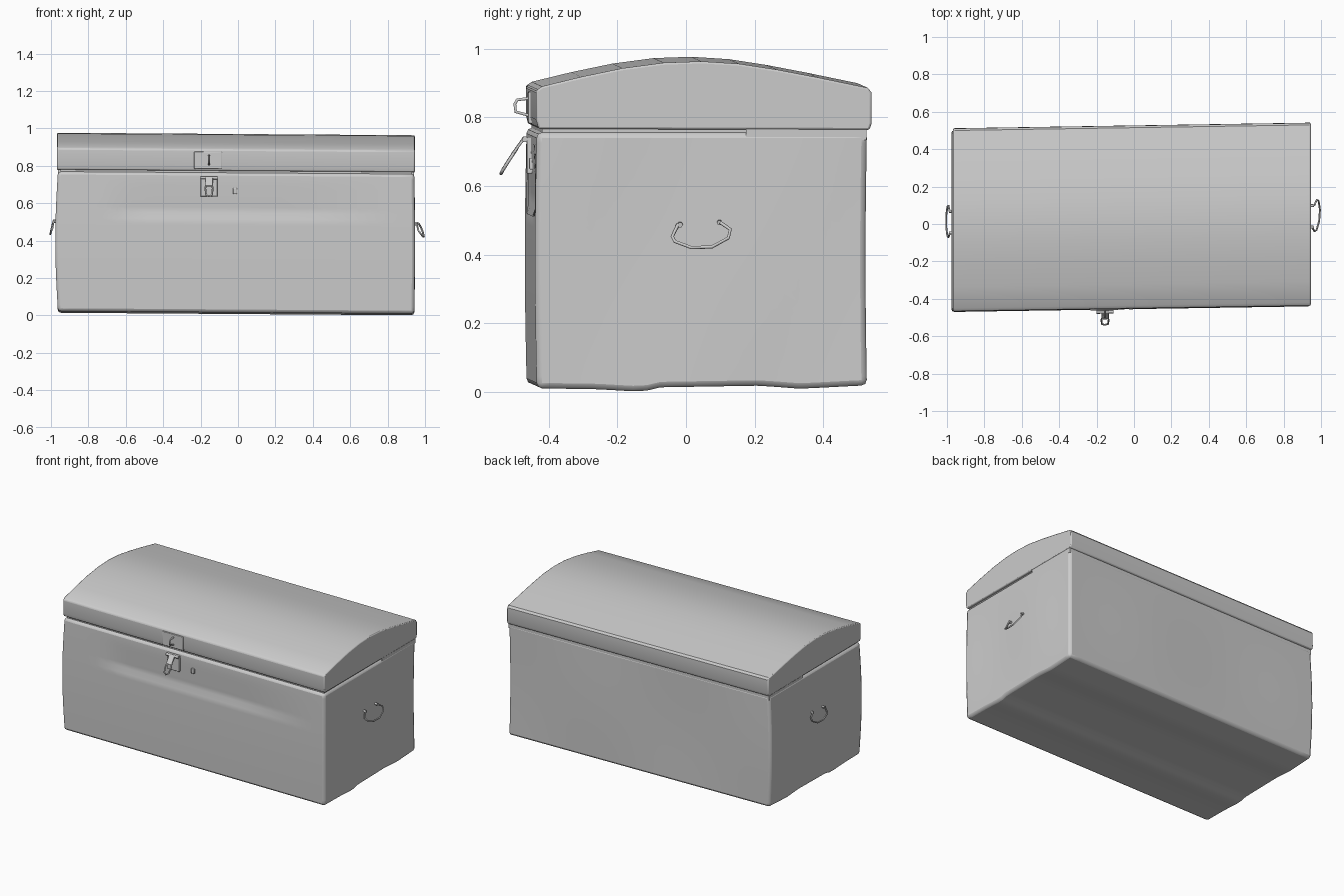
import bpy, bmesh, math
from mathutils import Vector, Euler

if "Cube" in bpy.data.objects:
    bpy.data.objects.remove(bpy.data.objects["Cube"])


def skew(p):
    # the whole chest is slightly out of square
    return Vector((p.x, p.y + 0.0157 * p.x, p.z - 0.007 * p.x))


def lerp_table(t, table):
    for (a, va), (b, vb) in zip(table, table[1:]):
        if t <= b:
            return va + (vb - va) * max(0, (t - a) / (b - a))
    return table[-1][1]


def finish(name, bm, bevel=0.0, angle=35):
    bmesh.ops.recalc_face_normals(bm, faces=bm.faces)
    me = bpy.data.meshes.new(name)
    bm.to_mesh(me)
    bm.free()
    ob = bpy.data.objects.new(name, me)
    bpy.context.collection.objects.link(ob)
    if bevel:
        m = ob.modifiers.new("bevel", 'BEVEL')
        m.width, m.segments, m.limit_method = bevel, 2, 'ANGLE'
        m.angle_limit = math.radians(50)
    bpy.context.view_layer.objects.active = ob
    ob.select_set(True)
    bpy.ops.object.shade_smooth_by_angle(angle=math.radians(angle))
    ob.select_set(False)
    return ob


def box(name, lo, hi, cuts=0, deform=None, bevel=0.0, rot=(0, 0, 0)):
    lo, hi = Vector(lo), Vector(hi)
    bm = bmesh.new()
    bmesh.ops.create_cube(bm, size=1)
    if cuts:
        bmesh.ops.subdivide_edges(bm, edges=bm.edges, cuts=cuts, use_grid_fill=True)
    mid, size, r = (lo + hi) / 2, hi - lo, Euler(rot).to_matrix()
    for v in bm.verts:
        n = v.co.copy()
        p = mid + r @ Vector((n.x * size.x, n.y * size.y, n.z * size.z))
        v.co = skew(deform(n, p) if deform else p)
    return finish(name, bm, bevel)


def wire(name, pts, radius, closed=False):
    cu = bpy.data.curves.new(name, 'CURVE')
    cu.dimensions = '3D'
    cu.bevel_depth, cu.bevel_resolution, cu.use_fill_caps = radius, 1, True
    sp = cu.splines.new('POLY')
    sp.points.add(len(pts) - 1)
    for q, p in zip(sp.points, pts):
        q.co = (*skew(Vector(p)), 1)
    sp.use_cyclic_u = closed
    ob = bpy.data.objects.new(name, cu)
    bpy.context.collection.objects.link(ob)
    return ob


# body: worn box with uneven underside, bulged ends and a shallow front dent
UNDERSIDE = [(-0.45, 0.016), (-0.28, 0.014), (-0.14, 0.006), (-0.1, 0.019),
             (0.2, 0.024), (0.32, 0.015), (0.51, 0.025)]


def wear(n, p):
    q = p.copy()
    if n.z < -0.499:
        q.z = lerp_table(p.y, UNDERSIDE)
    if n.x < -0.499:
        q.x -= 0.014 * math.cos(n.z * math.pi)
    if n.x > 0.499:
        q.x += 0.004 * math.cos(n.z * math.pi) * math.sin(9 * p.y)
    if n.y < -0.499:
        q.y -= 0.005 * math.cos(n.z * math.pi)
        if p.z > 0.52:
            ends = min(1, max(0, (p.x + 0.68) / 0.12), max(0, (0.85 - p.x) / 0.5))
            q.y += 0.014 * ends * max(0, 1 - (p.z - 0.52) / 0.2)
    if n.y > 0.499:
        q.y += 0.004 * math.sin(5 * p.x) * math.cos(n.z * math.pi)
    return q


box("chest_body", (-0.963, -0.45, 0.02), (0.943, 0.513, 0.763), 23, wear, 0.016)

# seam core, open at the front and flush toward the back
box("seam_core", (-0.95, -0.435, 0.73), (0.93, 0.505, 0.80))
box("rear_seam", (-0.962, 0.16, 0.74), (0.942, 0.512, 0.79))

# domed lid
LID = [(-0.445, 0.773), (-0.452, 0.80), (-0.452, 0.885), (-0.435, 0.897),
       (-0.32, 0.925), (-0.2, 0.95), (-0.08, 0.966), (0.03, 0.970),
       (0.14, 0.963), (0.25, 0.946), (0.37, 0.923), (0.515, 0.893),
       (0.526, 0.88), (0.527, 0.79), (0.52, 0.77)]
bm = bmesh.new()
xs = [-0.967 + 1.912 * i / 8 for i in range(9)]
rings = [[bm.verts.new(skew(Vector((x, y, z)))) for y, z in LID] for x in xs]
count = len(LID)
for a, b in zip(rings, rings[1:]):
    for i in range(count):
        j = (i + 1) % count
        bm.faces.new((a[i], a[j], b[j], b[i]))
bm.faces.new(rings[0])
bm.faces.new(rings[-1])
finish("chest_lid", bm, 0.006)

# lid staple with its back plate
HX = -0.155
box("staple_plate", (HX - 0.08, -0.458, 0.782), (HX + 0.07, -0.445, 0.874), bevel=0.003)
wire("lid_staple", [(HX, -0.45, 0.855), (HX, -0.49, 0.85), (HX, -0.497, 0.838),
                    (HX, -0.494, 0.815), (HX, -0.45, 0.803)], 0.005)

# body catch: plate, hinge roll and a ring hanging forward
box("catch_plate", (HX - 0.045, -0.462, 0.635), (HX + 0.045, -0.44, 0.742), bevel=0.003)
wire("catch_hinge", [(HX - 0.045, -0.468, 0.735), (HX + 0.045, -0.468, 0.735)], 0.009)
box("catch_tongue", (HX - 0.02, -0.492, 0.685), (HX + 0.02, -0.484, 0.742),
    rot=(-0.62, 0, 0), bevel=0.002)
wire("catch_ring", [(HX + s * w, y, z) for s, w, y, z in
                    ((-1, 0.012, -0.49, 0.71), (-1, 0.02, -0.51, 0.68),
                     (-1, 0.016, -0.532, 0.645), (0, 0, -0.537, 0.635),
                     (1, 0.016, -0.532, 0.645), (1, 0.02, -0.51, 0.68),
                     (1, 0.012, -0.49, 0.71))], 0.005, True)

# small keyhole boss
box("keyhole_boss", (-0.027, -0.457, 0.648), (-0.005, -0.43, 0.682), bevel=0.003)

# bail handles: y, z and how far each point swings outward (0 to 1)
BAIL = [(-0.068, 0.070, 0.1), (-0.085, 0.035, 0.4), (-0.078, 0.020, 0.7),
        (-0.03, 0.002, 1), (0.03, 0.004, 1), (0.078, 0.030, 0.7),
        (0.084, 0.055, 0.4), (0.055, 0.075, 0.1)]
for side, sx, wall, reach, yc, yaw in (("right", 1, 0.945, 0.035, 0.03, 0.12),
                                       ("left", -1, 0.972, 0.020, 0.03, 0.0)):
    path = [(sx * (wall + 0.012 + reach * o + yaw * (y if sx > 0 else 0) * 0.6),
             yc + y, 0.425 + z) for y, z, o in BAIL]
    wire(side + "_handle", path, 0.005)
    for k, (y, z) in enumerate(((-0.062, 0.072), (0.053, 0.078))):
        wire(f"{side}_handle_mount_{k}",
             [(sx * (wall - 0.02), yc + y, 0.425 + z),
              (sx * (wall + 0.016), yc + y, 0.425 + z - 0.004)], 0.008)
